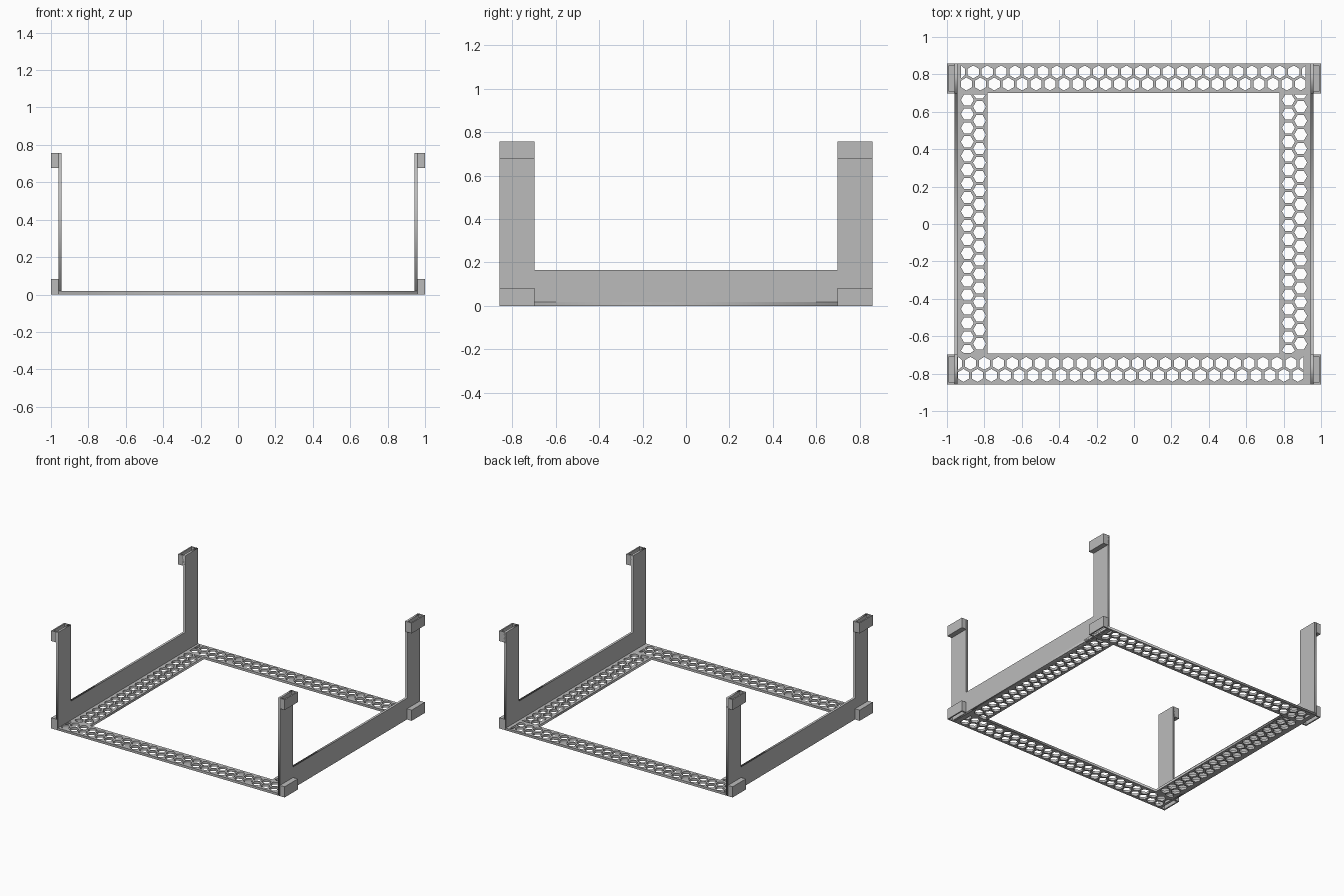
import bpy, bmesh, math
from mathutils import Vector

if "Cube" in bpy.data.objects:
    bpy.data.objects.remove(bpy.data.objects["Cube"])

gray = bpy.data.materials.new("gray_plastic")
gray.diffuse_color = (0.5, 0.5, 0.5, 1)
gray.use_nodes = True
gray.node_tree.nodes["Principled BSDF"].inputs["Base Color"].default_value = gray.diffuse_color

WX, HY = 0.96, 0.857        # outer half width and half depth
WALL_IN = 0.943             # inner face of the side walls
POST_Y = 0.697              # inner edge of the corner posts
TOP, PLATE = 0.757, 0.018
PITCH, ROW = 0.0745, 0.0645 # honeycomb spacing along and across a strip
HEX_R = 0.0345


def add_object(name, mesh):
    mesh.materials.clear()
    mesh.materials.append(gray)
    ob = bpy.data.objects.new(name, mesh)
    bpy.context.collection.objects.link(ob)
    return ob


def filled_sheet(name, outlines, thickness):
    """Extruded flat sheet; outlines after the first become holes."""
    cu = bpy.data.curves.new(name, 'CURVE')
    cu.dimensions = '2D'
    cu.fill_mode = 'BOTH'
    cu.extrude = thickness / 2
    for pts in outlines:
        sp = cu.splines.new('POLY')
        sp.points.add(len(pts) - 1)
        for p, (x, y) in zip(sp.points, pts):
            p.co = (x, y, 0, 1)
        sp.use_cyclic_u = True
    tmp = bpy.data.objects.new(name + "_tmp", cu)
    bpy.context.collection.objects.link(tmp)
    dg = bpy.context.evaluated_depsgraph_get()
    mesh = bpy.data.meshes.new_from_object(tmp.evaluated_get(dg))
    bpy.data.objects.remove(tmp)
    return add_object(name, mesh)


def rect(x0, x1, y0, y1):
    return [(x0, y0), (x1, y0), (x1, y1), (x0, y1)]


def hex_row(start, across, lo, hi, along_x):
    """One row of hexagonal holes, trimmed at both strip ends."""
    holes, c = [], start
    while c < hi + HEX_R * 0.4:
        if c > lo - HEX_R * 0.4:
            pts = []
            for k in range(6):
                a = math.radians(30 + 60 * k)
                u = min(max(c + HEX_R * math.cos(a), lo), hi)
                v = across + HEX_R * math.sin(a)
                pts.append((u, v) if along_x else (v, u))
            holes.append(pts)
        c += PITCH
    return holes


# Perforated base frame
outlines = [rect(-WX, WX, -HY, HY), rect(-0.782, 0.778, -0.692, 0.70)]
outlines += hex_row(-0.934, 0.813, -0.925, 0.918, True)
outlines += hex_row(-0.896, 0.813 - ROW, -0.925, 0.918, True)
outlines += hex_row(-0.949, -0.745, -0.94, 0.905, True)
outlines += hex_row(-0.912, -0.745 - ROW, -0.94, 0.905, True)
for x, start in ((-0.891, -0.678), (-0.826, -0.64),
                 (0.826, -0.678), (0.891, -0.64)):
    outlines += hex_row(start, x, -0.69, 0.692, False)
base = filled_sheet("base_frame", outlines, PLATE)
base.location.z = PLATE / 2

# Side walls with a raised post at each end
profile = [(-HY, 0), (HY, 0), (HY, TOP), (POST_Y, TOP), (POST_Y, 0.165),
           (-POST_Y, 0.165), (-POST_Y, TOP), (-HY, TOP)]
for side, sx in (("left", -1), ("right", 1)):
    wall = filled_sheet(side + "_wall", [profile], WX - WALL_IN)
    wall.rotation_euler = (math.pi / 2, 0, math.pi / 2)
    wall.location.x = sx * (WX + WALL_IN) / 2


def slotted_block(name, sx, sy, z0, z1, slot_dir):
    """Corner block with a slot sunk into its top or bottom face."""
    x0, x1 = 0.948, 1.0
    bm = bmesh.new()
    bmesh.ops.create_cube(bm, size=1)
    for v in bm.verts:
        v.co = Vector((sx * (x0 + x1) / 2 + v.co.x * (x1 - x0),
                       sy * (POST_Y + HY) / 2 + v.co.y * (HY - POST_Y),
                       (z0 + z1) / 2 + v.co.z * (z1 - z0)))
    bm.normal_update()
    end = [f for f in bm.faces if f.normal.z * slot_dir > 0.9]
    bmesh.ops.inset_individual(bm, faces=end, thickness=0.0145)
    bmesh.ops.inset_individual(bm, faces=end, thickness=0, depth=-0.045)
    mesh = bpy.data.meshes.new(name)
    bm.to_mesh(mesh)
    bm.free()
    add_object(name, mesh)


# Stacking blocks at the head and foot of every post
for sx, a in ((-1, "left"), (1, "right")):
    for sy, b in ((-1, "front"), (1, "back")):
        slotted_block(f"{b}_{a}_top_block", sx, sy, 0.677, TOP, 1)
        slotted_block(f"{b}_{a}_foot_block", sx, sy, 0, 0.083, -1)
